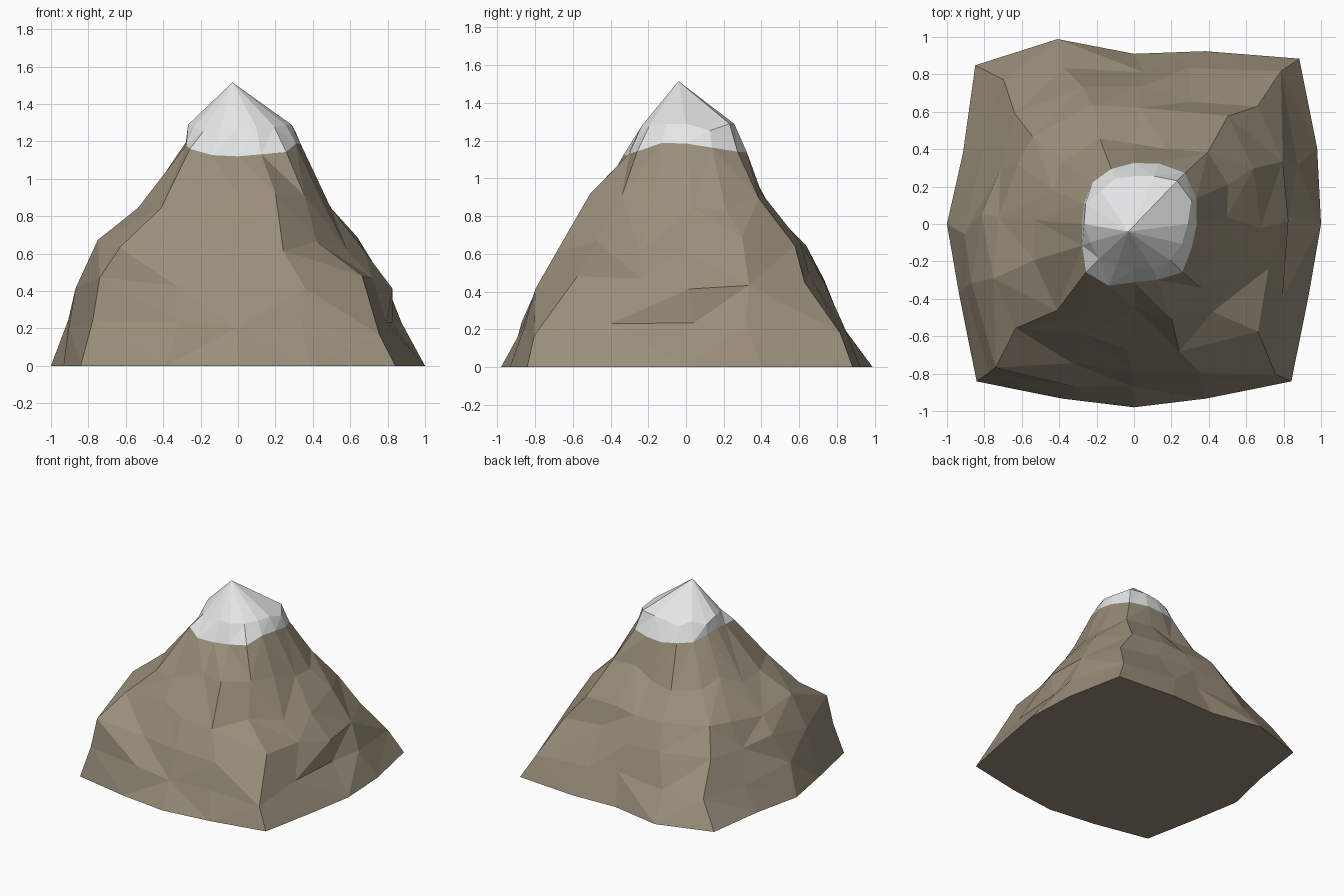
import bpy, bmesh, math, random

if "Cube" in bpy.data.objects:
    bpy.data.objects.remove(bpy.data.objects["Cube"])

random.seed(4)
N = 16  # radial directions, counter-clockwise from +x

def material(name, rgb):
    m = bpy.data.materials.new(name)
    m.diffuse_color = (*rgb, 1)
    m.use_nodes = True
    m.node_tree.nodes["Principled BSDF"].inputs["Base Color"].default_value = m.diffuse_color
    return m

rock = material("brown rock", (0.32, 0.27, 0.195))
snow = material("white snow", (0.78, 0.80, 0.80))

# Contours of the mountain: height, sliding amount, radius per direction
contours = [
    (0.00, 0.00, [1.0, 1.06, 1.25, 1.0, .91, 1.07, 1.2, .99, 1.0, 1.01, 1.19, 1.01, .98, 1.01, 1.19, 1.01]),
    (0.20, 0.05, [.85, .95, 1.12, .9, .84, .92, 1.04, .90, .94, .97, 1.14, .95, .87, .93, 1.08, .91]),
    (0.45, 0.04, [.80, .85, .91, .75, .73, .79, .86, .76, .84, .9, 1.08, .8, .77, .85, .90, .77]),
    (0.65, 0.04, [.65, .73, .76, .65, .61, .67, .71, .69, .70, .82, .83, .67, .65, .70, .64, .61]),
    (0.87, 0.05, [.48, .52, .57, .47, .41, .46, .49, .49, .5, .55, .6, .52, .48, .58, .52, .49]),
    (1.15, 0.015, [.36, .37, .38, .34, .31, .31, .31, .31, .31, .32, .37, .34, .29, .31, .36, .36]),
    (1.27, 0.02, [.30, .32, .34, .29, .26, .25, .26, .27, .28, .26, .25, .24, .24, .26, .28, .29]),
]
SNOW_RING = 5

bm = bmesh.new()
rings = []
for k, (z, slide, radii) in enumerate(contours):
    ring = []
    for i, r in enumerate(radii):
        # slide each point along the slope so the facets are irregular
        t = random.uniform(-slide, slide)
        a = math.tau * (i + (random.uniform(-.2, .2) if 0 < z < 1 else 0)) / N
        if k == SNOW_RING:  # snow line rises on the east and west sides
            t += 0.035 * math.cos(2 * a)
        r -= 0.7 * t
        ring.append(bm.verts.new((r * math.cos(a), r * math.sin(a), z + t)))
    rings.append(ring)
apex = bm.verts.new((-0.03, -0.04, 1.515))

# Flanks: triangles with varied diagonals, snow above the snow line
for k in range(len(rings) - 1):
    lo, hi = rings[k], rings[k + 1]
    for i in range(N):
        a, b, c, d = lo[i], lo[(i + 1) % N], hi[(i + 1) % N], hi[i]
        tris = ((a, b, c), (a, c, d)) if random.random() < .5 else ((a, b, d), (b, c, d))
        for tri in tris:
            bm.faces.new(tri).material_index = int(k >= SNOW_RING)

# Peak fan and flat underside
for i in range(N):
    bm.faces.new((rings[-1][i], rings[-1][(i + 1) % N], apex)).material_index = 1
bm.faces.new(rings[0][::-1])

mesh = bpy.data.meshes.new("mountain")
bm.to_mesh(mesh)
bm.free()
mesh.materials.append(rock)
mesh.materials.append(snow)
bpy.context.collection.objects.link(bpy.data.objects.new("mountain", mesh))
